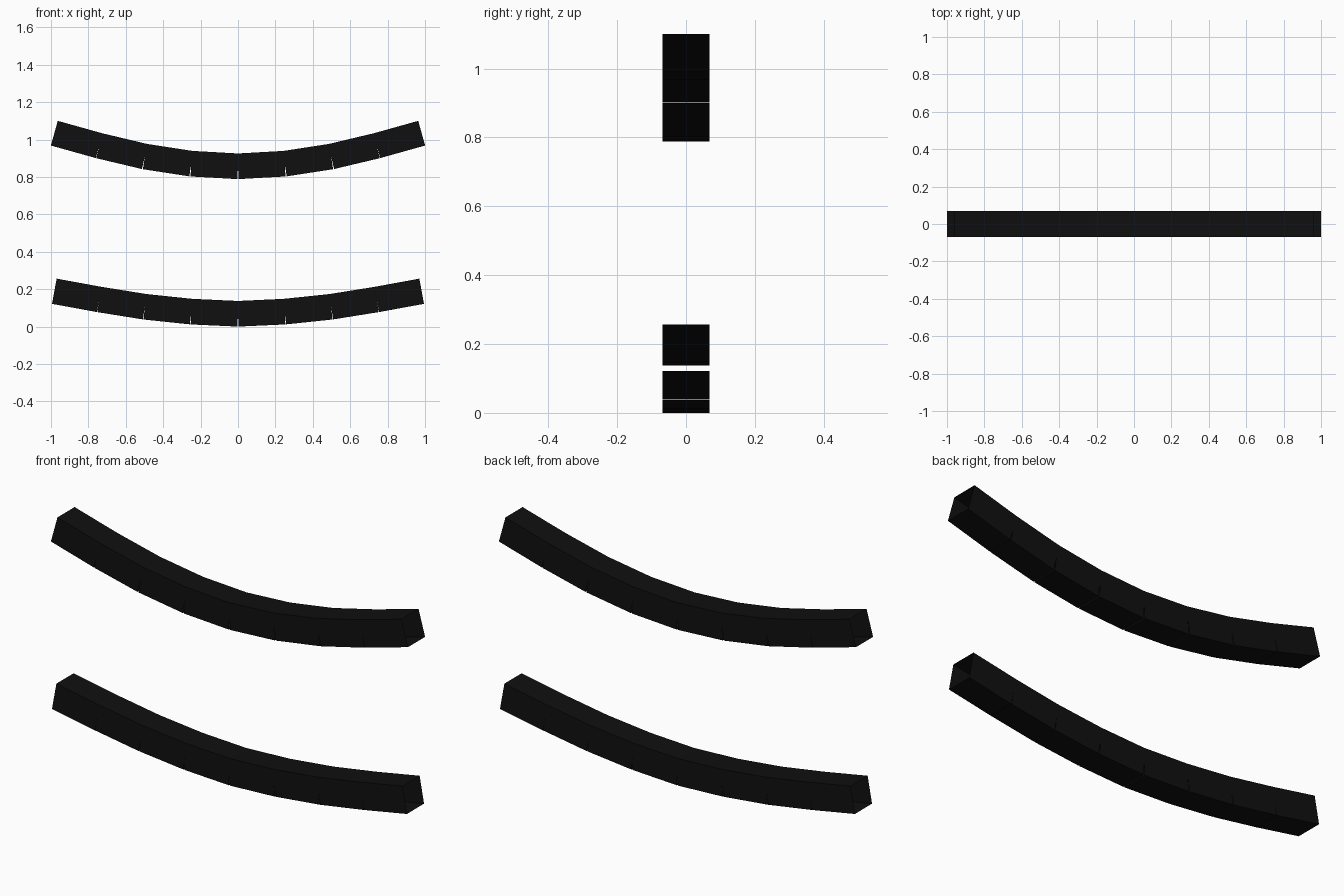
import bpy, bmesh
from mathutils import Vector

if "Cube" in bpy.data.objects:
    bpy.data.objects.remove(bpy.data.objects["Cube"])

black = bpy.data.materials.new("near_black")
black.diffuse_color = (0.005, 0.005, 0.005, 1)
black.use_nodes = True
black.node_tree.nodes["Principled BSDF"].inputs["Base Color"].default_value = black.diffuse_color
HALF = 0.0685  # half height and half width of each square tube


def curved_beam(name, half_axis):
    """Chain of straight open square tubes, mirrored about x = 0."""
    bm = bmesh.new()
    path = [(-x, z) for x, z in reversed(half_axis[1:])] + half_axis
    for (x0, z0), (x1, z1) in zip(path, path[1:]):
        a, b = Vector((x0, 0, z0)), Vector((x1, 0, z1))
        d = (b - a).normalized()
        up = Vector((-d.z, 0, d.x)) * HALF
        side = Vector((0, HALF, 0))
        offsets = [-side - up, side - up, side + up, -side + up]
        ring0 = [bm.verts.new(a + o) for o in offsets]
        ring1 = [bm.verts.new(b + o) for o in offsets]
        # four walls, ends left open
        for i in range(4):
            j = (i + 1) % 4
            bm.faces.new((ring0[j], ring0[i], ring1[i], ring1[j]))
    # make every wall face away from its tube axis
    bm.normal_update()
    for f in bm.faces:
        c = f.calc_center_median()
        if abs(f.normal.y) > 0.5:
            outward = f.normal.y * c.y > 0
        else:
            mid = min(zip(path, path[1:]),
                      key=lambda s: abs((s[0][0] + s[1][0]) / 2 - c.x))
            outward = f.normal.z * (c.z - (mid[0][1] + mid[1][1]) / 2) > 0
        if not outward:
            f.normal_flip()
    mesh = bpy.data.meshes.new(name)
    bm.to_mesh(mesh)
    bm.free()
    mesh.materials.append(black)
    obj = bpy.data.objects.new(name, mesh)
    bpy.context.collection.objects.link(obj)
    return obj


# upper and lower sagging slats
curved_beam("upper_beam", [(0, 0.857), (0.25, 0.871), (0.498, 0.909),
                           (0.742, 0.967), (0.982, 1.034)])
curved_beam("lower_beam", [(0, 0.0685), (0.25, 0.080), (0.498, 0.106),
                           (0.742, 0.145), (0.982, 0.189)])
